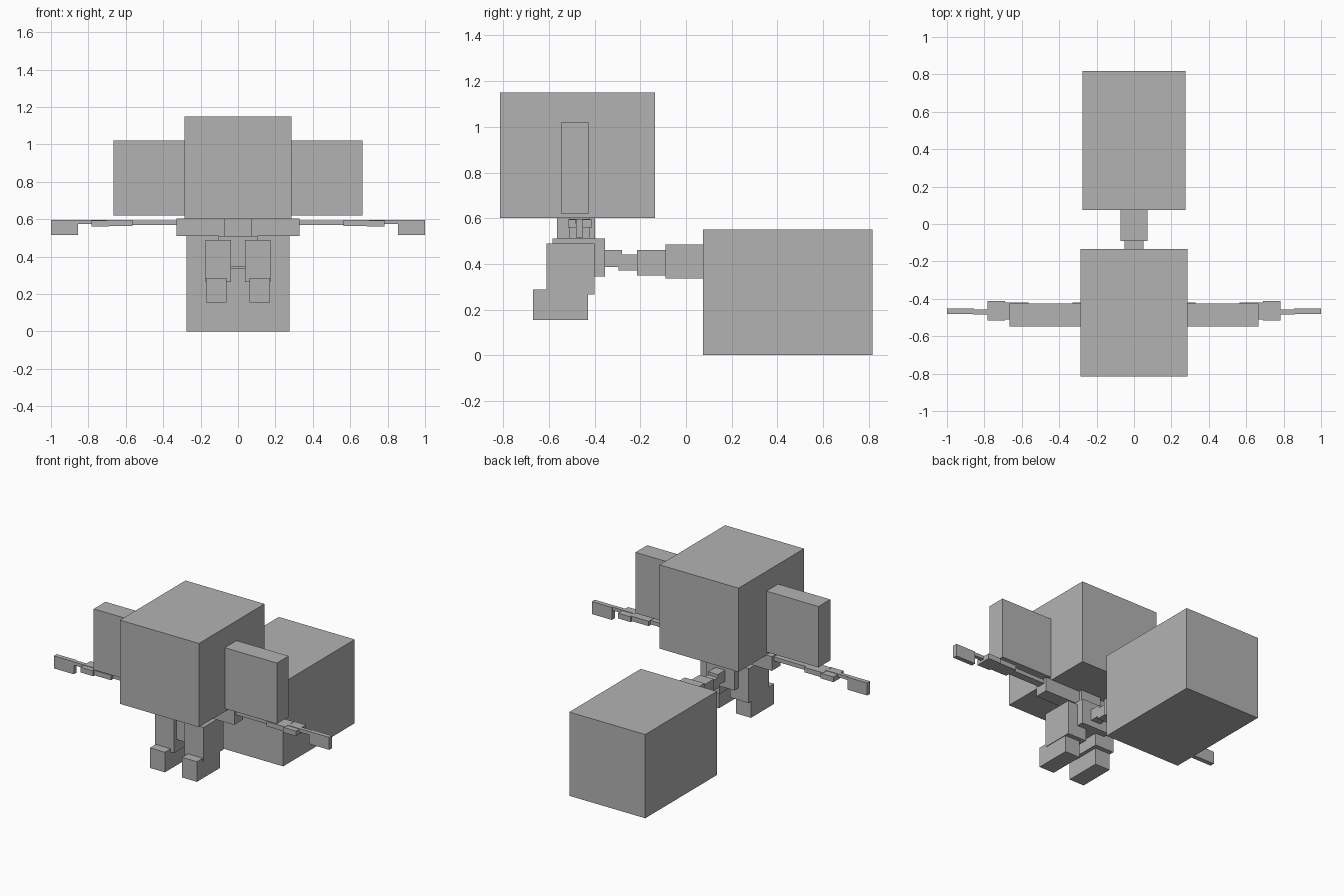
import bpy
import bmesh
from mathutils import Vector

default_cube = bpy.data.objects.get("Cube")
if default_cube:
    bpy.data.objects.remove(default_cube, do_unlink=True)

GREY = (0.45, 0.45, 0.45, 1.0)
grey = bpy.data.materials.new("plain_grey")
grey.use_nodes = True
grey.diffuse_color = GREY
grey.node_tree.nodes["Principled BSDF"].inputs["Base Color"].default_value = GREY


def box(name, xs, ys, zs):
    """Axis-aligned box given by its extent along each axis."""
    low, high = (Vector(corner) for corner in zip(xs, ys, zs))
    bm = bmesh.new()
    bmesh.ops.create_cube(bm, size=1)
    bmesh.ops.scale(bm, vec=high - low, verts=bm.verts)
    mesh = bpy.data.meshes.new(name)
    bm.to_mesh(mesh)
    bm.free()
    mesh.materials.append(grey)
    obj = bpy.data.objects.new(name, mesh)
    obj.location = (low + high) / 2
    bpy.context.collection.objects.link(obj)


def centred(name, half_width, ys, zs):
    box(name, (-half_width, half_width), ys, zs)


def pair(name, xs, ys, zs):
    box("left_" + name, xs, ys, zs)
    box("right_" + name, (-xs[1], -xs[0]), ys, zs)


# Head and ears
centred("head", 0.287, (-0.815, -0.135), (0.60, 1.15))
pair("ear", (0.28, 0.665), (-0.547, -0.425), (0.62, 1.02))

# Body
centred("neck", 0.072, (-0.565, -0.398), (0.51, 0.605))
centred("shoulders", 0.33, (-0.51, -0.42), (0.51, 0.603))
centred("torso", 0.103, (-0.585, -0.355), (0.345, 0.51))

# Arms, from the shoulder outwards
pair("upper_arm", (0.32, 0.57), (-0.49, -0.44), (0.568, 0.594))
pair("forearm", (0.565, 0.70), (-0.51, -0.42), (0.564, 0.596))
pair("cuff", (0.69, 0.783), (-0.517, -0.412), (0.56, 0.594))
pair("wrist", (0.69, 0.86), (-0.483, -0.458), (0.575, 0.597))
pair("hand", (0.855, 1.0), (-0.482, -0.452), (0.515, 0.597))

# Legs and feet
pair("leg", (0.038, 0.175), (-0.61, -0.40), (0.265, 0.49))
pair("foot", (0.062, 0.171), (-0.67, -0.43), (0.155, 0.287))

# Tail, widening towards the large block at its end
centred("tail_base", 0.035, (-0.36, -0.28), (0.387, 0.46))
centred("tail_link", 0.035, (-0.295, -0.21), (0.37, 0.44))
centred("tail_middle", 0.052, (-0.215, -0.085), (0.35, 0.46))
centred("tail_end", 0.072, (-0.09, 0.08), (0.335, 0.485))
centred("tail_block", 0.276, (0.075, 0.817), (0.0, 0.55))
